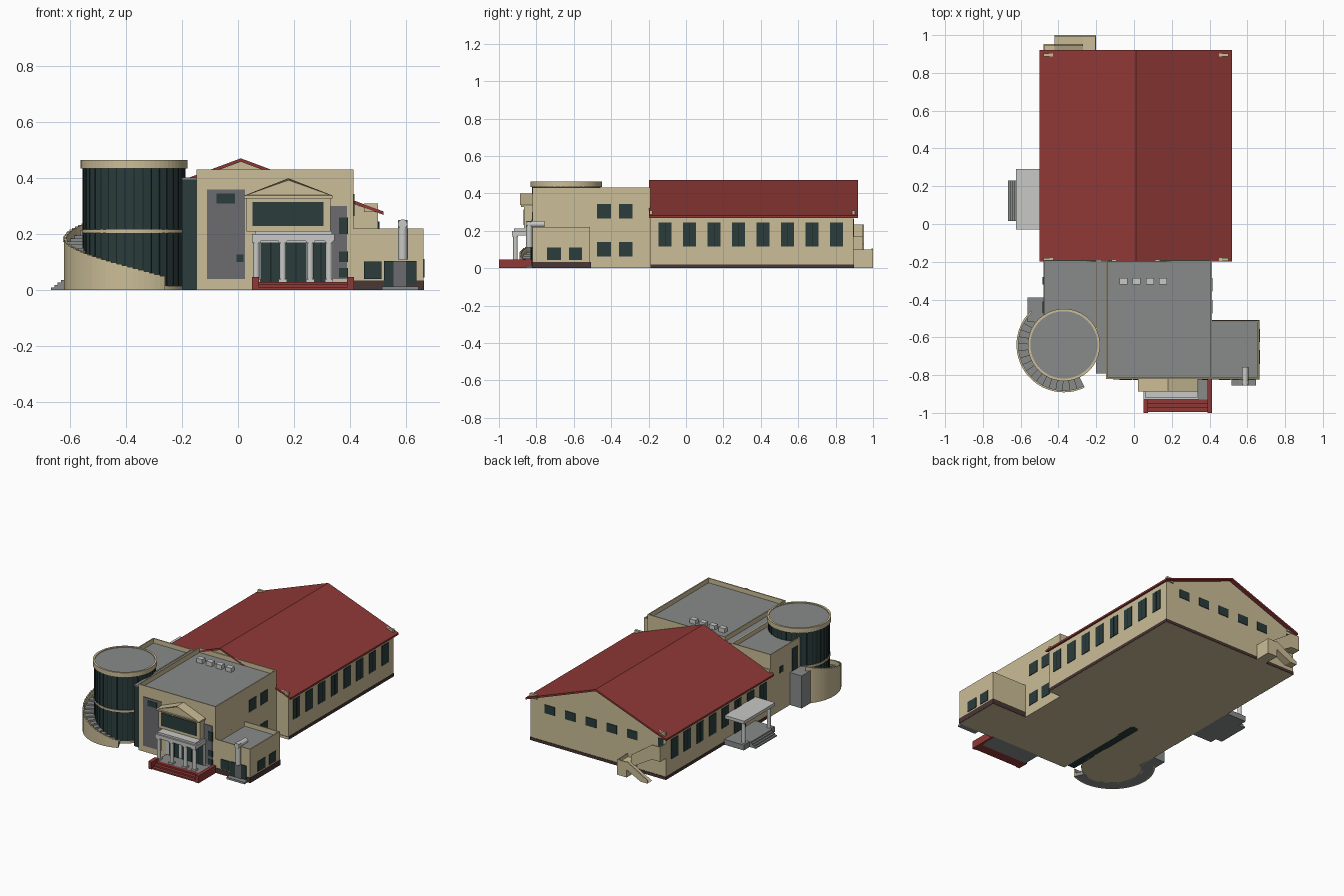
import bpy, bmesh, math
from mathutils import Vector

if "Cube" in bpy.data.objects:
    bpy.data.objects.remove(bpy.data.objects["Cube"])


def mat(name, r, g, b):
    m = bpy.data.materials.new(name)
    m.diffuse_color = (r, g, b, 1)
    m.use_nodes = True
    m.node_tree.nodes["Principled BSDF"].inputs["Base Color"].default_value = m.diffuse_color
    return m


BEIGE = mat("beige_wall", .60, .51, .31)
RED = mat("red_roof", .275, .040, .036)
GREY = mat("roof_grey", .25, .26, .26)
LIGHT = mat("light_stone", .58, .58, .57)
GLASS = mat("dark_glass", .024, .045, .045)
PANEL = mat("panel_grey", .15, .15, .16)
BASE = mat("dark_plinth", .065, .038, .034)
FRAME = mat("frame_dark", .010, .018, .018)


def add_prism(bm, pts, lo, hi, axis='z'):
    # extrude a 2D outline along an axis
    def place(p, h):
        return {'z': (p[0], p[1], h), 'y': (p[0], h, p[1]), 'x': (h, p[0], p[1])}[axis]
    a = [bm.verts.new(place(p, lo)) for p in pts]
    b = [bm.verts.new(place(p, hi)) for p in pts]
    n = len(pts)
    bm.faces.new(a)
    top = bm.faces.new(b)
    for i in range(n):
        bm.faces.new((a[i], a[(i + 1) % n], b[(i + 1) % n], b[i]))
    return top


def add_box(bm, x0, x1, y0, y1, z0, z1):
    return add_prism(bm, [(x0, y0), (x1, y0), (x1, y1), (x0, y1)], z0, z1)


def finish(bm, name, *mats):
    bmesh.ops.recalc_face_normals(bm, faces=bm.faces)
    me = bpy.data.meshes.new(name)
    bm.to_mesh(me)
    bm.free()
    for m in mats:
        me.materials.append(m)
    ob = bpy.data.objects.new(name, me)
    bpy.context.collection.objects.link(ob)
    return ob


def boxes(name, m, *dims):
    bm = bmesh.new()
    for d in dims:
        add_box(bm, *d)
    return finish(bm, name, m)


def prism(name, m, pts, lo, hi, axis):
    bm = bmesh.new()
    add_prism(bm, pts, lo, hi, axis)
    return finish(bm, name, m)


def parapet_block(name, dims, depth, rim=.01):
    # box whose grey roof sits below a thin parapet
    bm = bmesh.new()
    top = add_box(bm, *dims)
    bmesh.ops.recalc_face_normals(bm, faces=bm.faces)
    bmesh.ops.inset_individual(bm, faces=[top], thickness=rim)
    r = bmesh.ops.extrude_discrete_faces(bm, faces=[top])['faces'][0]
    bmesh.ops.translate(bm, verts=r.verts, vec=(0, 0, -depth))
    r.material_index = 1
    return finish(bm, name, BEIGE, GREY)


def front_plates(name, m, y, rects, t=.004):
    return boxes(name, m, *[(a, b, y - t, y + t, c, d) for a, b, c, d in rects])


def side_plates(name, m, x, rects, t=.004):
    return boxes(name, m, *[(x - t, x + t, a, b, c, d) for a, b, c, d in rects])


# --- big hall with gable roof
prism("hall_walls", BEIGE, [(-.48, 0), (.5, 0), (.5, .276), (.01, .459), (-.48, .276)], -.19, .895, 'y')
prism("hall_roof", RED, [(-.5, .281), (.01, .471), (.52, .281), (.52, .269), (.01, .459), (-.5, .269)],
      -.198, .92, 'y')
boxes("hall_plinth", BASE, (-.483, .503, -.19, .898, .001, .02))
boxes("roof_corner_tips", BEIGE, *[(x - .025, x + .025, y - .008, y + .008, .28, .309)
                                   for x in (-.455, .475) for y in (-.188, .895)])
hall_win = [(-.147 + .131 * i, -.077 + .131 * i, .115, .245) for i in range(8)]
side_plates("hall_windows_right", GLASS, .5, hall_win)
side_plates("hall_windows_left", GLASS, -.48, hall_win)
front_plates("hall_windows_back", GLASS, .895,
             [(c - .037, c + .037, .205, .26) for c in (.36, .21, .06, -.09, -.24)])
side_plates("hall_mullions", FRAME, .5, [(a + .034, a + .037, c, d) for a, b, c, d in hall_win], .005)
side_plates("hall_mullions_left", FRAME, -.48, [(a + .034, a + .037, c, d) for a, b, c, d in hall_win], .005)

# --- flat-roofed front blocks
parapet_block("main_block", (-.148, .412, -.82, -.19, 0, .432), .03)
parapet_block("left_block", (-.48, -.195, -.6, -.19, 0, .405), .03)
boxes("link_glass", GLASS, (-.2, -.14, -.79, -.2, 0, .395))
boxes("link_roof", GREY, (-.2, -.14, -.792, -.19, .395, .402))
parapet_block("right_wing", (.405, .662, -.82, -.512, 0, .22), .03)
boxes("wing_plinth", BASE, (.41, .665, -.823, -.509, .001, .034))
boxes("roof_vents", LIGHT, *[(-.077 + .07 * i, -.035 + .07 * i, -.32, -.287, .395, .43) for i in range(4)])

# --- openings on the blocks
front_plates("facade_panels", PANEL, -.82, [(-.11, .025, .04, .36), (.325, .39, .04, .30)])
front_plates("facade_windows", GLASS, -.823, [(-.077, -.01, .31, .345), (-.005, .02, .1, .127),
             (.36, .392, .2, .26), (.36, .392, .1, .138), (.36, .392, .045, .08)])
front_plates("wing_front_windows", GLASS, -.822, [(.45, .512, .04, .102), (.522, .556, .012, .105),
                                                   (.6, .637, .02, .105)])
front_plates("wing_door", PANEL, -.822, [(.556, .6, .012, .105)])
side_plates("wing_side_windows", GLASS, .662, [(-.742, -.667, .045, .112), (-.626, -.557, .045, .112)])
side_plates("block_side_windows", GLASS, .412, [(a, a + .073, c, c + .078)
            for a in (-.475, -.358) for c in (.062, .265)])
side_plates("left_block_openings", GLASS, -.48, [(-.32, -.28, .25, .29), (-.47, -.41, .215, .36)])

# --- entrance portico
boxes("portico_bay", BEIGE, (.03, .33, -.865, -.81, .21, .335), (.022, .338, -.882, -.81, .328, .338))
bm = bmesh.new()
add_prism(bm, [(.022, .338), (.338, .338), (.18, .4)], -.888, -.81, 'y')
bmesh.ops.recalc_face_normals(bm, faces=bm.faces)
tri = [f for f in bm.faces if f.normal.y < -.9]
bmesh.ops.inset_individual(bm, faces=tri, thickness=.007, depth=-.006)
finish(bm, "pediment", BEIGE)
front_plates("bay_window", GLASS, -.865, [(.052, .306, .23, .315)])
boxes("portico_canopy", LIGHT, (.05, .345, -.93, -.81, .176, .2), (.06, .335, -.92, -.81, .2, .212))
front_plates("entrance_wall", LIGHT, -.822, [(.055, .34, .03, .18)])
front_plates("entrance_doors", GLASS, -.825, [(.08, .152, .03, .17), (.17, .245, .03, .17), (.262, .33, .03, .17)])
front_plates("door_mullions", FRAME, -.828, [(x, x + .004, .03, .17) for x in (.115, .205, .295)])


def tubes(name, m, items, n=16):
    # cylinders given by centre, length, radius and axis
    bm = bmesh.new()
    for (u, v), lo, hi, r, axis in items:
        ring = [(u + r * math.cos(2 * math.pi * i / n), v + r * math.sin(2 * math.pi * i / n)) for i in range(n)]
        add_prism(bm, ring, lo, hi, axis)
    ob = finish(bm, name, m)
    for p in ob.data.polygons:
        p.use_smooth = len(p.vertices) == 4
    for e in ob.data.edges:
        a, b = (ob.data.vertices[i].index // n for i in e.vertices)
        e.use_edge_sharp = a == b
    return ob


cols = [(x, -.912) for x in (.065, .16, .258, .325)]
tubes("portico_columns", LIGHT, [(c, .03, .178, .012, 'z') for c in cols])
boxes("column_bases", LIGHT, *[(x - .015, x + .015, y - .015, y + .015, z, z + .01)
                               for x, y in cols for z in (.03, .168)])
boxes("entrance_platform", GREY, (.06, .4, -.93, -.81, 0, .03))
boxes("entrance_steps", RED, *[(.06, .4, -.995 + .021 * i, -.93, 0, .01 + .01 * i) for i in range(3)])
boxes("step_curbs", RED, (.05, .075, -1, -.93, 0, .048), (.39, .414, -1, -.81, 0, .048))

# --- flue pipe and doorstep on the wing
tubes("flue_pipe", LIGHT, [((.588, -.838), .11, .25, .017, 'z'), ((.588, .236), -.855, -.757, .017, 'y')])
boxes("wing_doorstep", GREY, (.515, .645, -.855, -.82, 0, .013))

# --- round glass tower
CX, CY = -.371, -.64
C = (CX, CY)
tubes("tower_base", BEIGE, [(C, 0, .015, .186, 'z')], 64)
tubes("tower_band", BEIGE, [(C, .204, .216, .186, 'z')], 64)
N = 36


def arc(r0, r1, a0, a1):
    return [(CX + r * math.cos(math.radians(a)), CY + r * math.sin(math.radians(a)))
            for r, a in ((r0, a0), (r1, a0), (r1, a1), (r0, a1))]


prism("tower_glass", GLASS, [(CX + .182 * math.cos(2 * math.pi * i / N), CY + .182 * math.sin(2 * math.pi * i / N))
                             for i in range(N)], .01, .44, 'z')
bm = bmesh.new()
for i in range(N):
    add_prism(bm, arc(.178, .184, i * 10 - .5, i * 10 + .5), .015, .435)
finish(bm, "tower_mullions", FRAME)
bm = bmesh.new()
for i in range(64):
    s = 360 / 64
    add_prism(bm, arc(.178, .191, i * s, i * s + s), .434, .465)
finish(bm, "tower_rim", BEIGE)
tubes("tower_roof", GREY, [(C, .436, .46, .183, 'z')], 64)

# --- curved outside stair around the tower
steps, walls = bmesh.new(), bmesh.new()
for i in range(18):
    a1 = -64 - 9 * i
    z = .022 + .0108 * i
    add_prism(steps, arc(.17, .243, a1 - 9, a1), 0, z)
    for k in (0, 4.5):
        add_prism(walls, arc(.241, .251, a1 - k - 4.5, a1 - k), 0, z + .028 + .0012 * k)
finish(steps, "curved_steps", GREY)
finish(walls, "curved_stair_wall", BEIGE)
boxes("stair_landing", GREY, (-.565, -.47, -.52, -.39, 0, .213))

# --- left side porch
boxes("porch_platform", GREY, (-.622, -.48, -.03, .29, 0, .035),
      *[(-.668 + .012 * i, -.6, .015, .23, 0, .009 * (i + 1)) for i in range(4)])
boxes("porch_canopy", LIGHT, (-.625, -.48, -.03, .29, .172, .192))
tubes("porch_columns", LIGHT, [((-.6, y), .03, .175, .012, 'z') for y in (0, .26)])
side_plates("porch_door", GLASS, -.481, [(.07, .19, .035, .16)])

# --- switchback stair at the back
f1 = [(-.42, .17), (-.27, .08), (-.27, .05), (-.42, .14)]
prism("upper_flight", BEIGE, f1, .89, .95, 'y')
prism("upper_flight_wall", BEIGE, [(-.42, .235), (-.27, .13), (-.27, .05), (-.42, .14)], .943, .953, 'y')
prism("lower_flight", BEIGE, [(-.27, .08), (-.42, .0), (-.37, 0), (-.27, .05)], .95, 1, 'y')
prism("lower_flight_wall", BEIGE, [(-.27, .105), (-.42, .02), (-.42, 0), (-.37, 0), (-.27, .05)], .992, 1, 'y')
boxes("stair_mid_landing", BEIGE, (-.27, -.2, .89, 1, 0, .08), (-.27, -.2, .992, 1, 0, .1),
      (-.207, -.2, .89, 1, 0, .1))
boxes("stair_top_landing", BEIGE, (-.48, -.42, .89, .953, .14, .17), (-.48, -.42, .945, .953, .14, .235),
      (-.48, -.473, .89, .953, .14, .235))
front_plates("back_door", GLASS, .895, [(-.465, -.425, .17, .262)])
